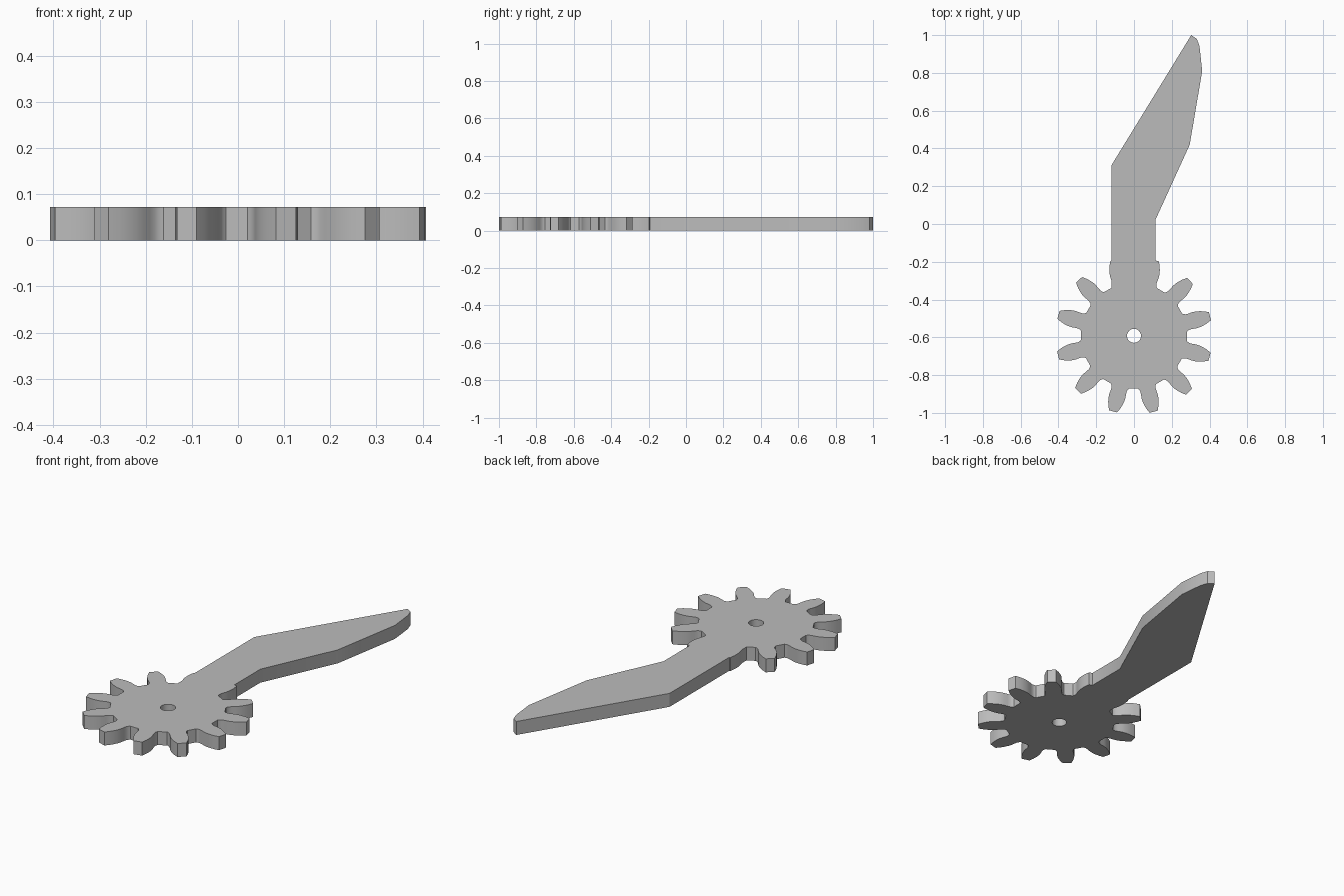
import bpy
import bmesh
from math import cos, sin, pi, radians

cube = bpy.data.objects.get("Cube")
if cube:
    bpy.data.objects.remove(cube, do_unlink=True)

THICK = 0.072
CENTRE_Y = -0.592
TEETH = 12

metal = bpy.data.materials.new("plain grey")
metal.use_nodes = True
grey = (0.5, 0.5, 0.5, 1)
metal.diffuse_color = grey
metal.node_tree.nodes["Principled BSDF"].inputs["Base Color"].default_value = grey


def plate(name, outline, bottom=0.0, top=THICK):
    """Extrude a counter-clockwise xy outline into a solid plate."""
    bm = bmesh.new()
    base = bm.faces.new([bm.verts.new((x, y, bottom)) for x, y in outline])
    grown = bmesh.ops.extrude_face_region(bm, geom=[base], use_keep_orig=True)
    rim = [v for v in grown["geom"] if isinstance(v, bmesh.types.BMVert)]
    bmesh.ops.translate(bm, verts=rim, vec=(0, 0, top - bottom))
    bmesh.ops.recalc_face_normals(bm, faces=bm.faces)
    mesh = bpy.data.meshes.new(name)
    bm.to_mesh(mesh)
    bm.free()
    mesh.materials.append(metal)
    obj = bpy.data.objects.new(name, mesh)
    bpy.context.collection.objects.link(obj)
    return obj


def combine(target, other, operation):
    mod = target.modifiers.new(operation.title(), "BOOLEAN")
    mod.operation = operation
    mod.solver = "EXACT"
    mod.object = other
    bpy.context.view_layer.objects.active = target
    bpy.ops.object.modifier_apply(modifier=mod.name)
    bpy.data.objects.remove(other, do_unlink=True)


# Gear outline: half a tooth (radius, half width), mirrored and repeated
half_tooth = [(0.276, 0.05), (0.283, 0.045), (0.295, 0.0415), (0.31, 0.042),
              (0.33, 0.044), (0.35, 0.043), (0.37, 0.039), (0.39, 0.033),
              (0.415, 0.022)]
tooth = [(r, -w) for r, w in half_tooth] + [(r, w) for r, w in reversed(half_tooth)]
gear_outline = []
for i in range(TEETH):
    a = 2 * pi * (i + 0.5) / TEETH - radians(0.5)
    gear_outline += [(u * cos(a) - v * sin(a), CENTRE_Y + u * sin(a) + v * cos(a))
                     for u, v in tooth]
gear = plate("gear_with_arm", gear_outline)

# Bent, pointed arm rising from the gear
arm = plate("arm", [(-0.12, -0.5), (0.115, -0.5), (0.115, 0.025), (0.295, 0.42),
                    (0.361, 0.81), (0.347, 0.94), (0.333, 0.98), (0.303, 1.0),
                    (-0.12, 0.31)])
combine(gear, arm, "UNION")

# Axle hole
hole = plate("axle_hole", [(0.037 * cos(2 * pi * i / 32),
                            CENTRE_Y + 0.037 * sin(2 * pi * i / 32))
                           for i in range(32)], -0.1, 0.2)
combine(gear, hole, "DIFFERENCE")

# Smooth tooth flanks, sharp rims
bpy.ops.object.select_all(action="DESELECT")
gear.select_set(True)
bpy.context.view_layer.objects.active = gear
bpy.ops.object.shade_smooth_by_angle(angle=radians(30))
